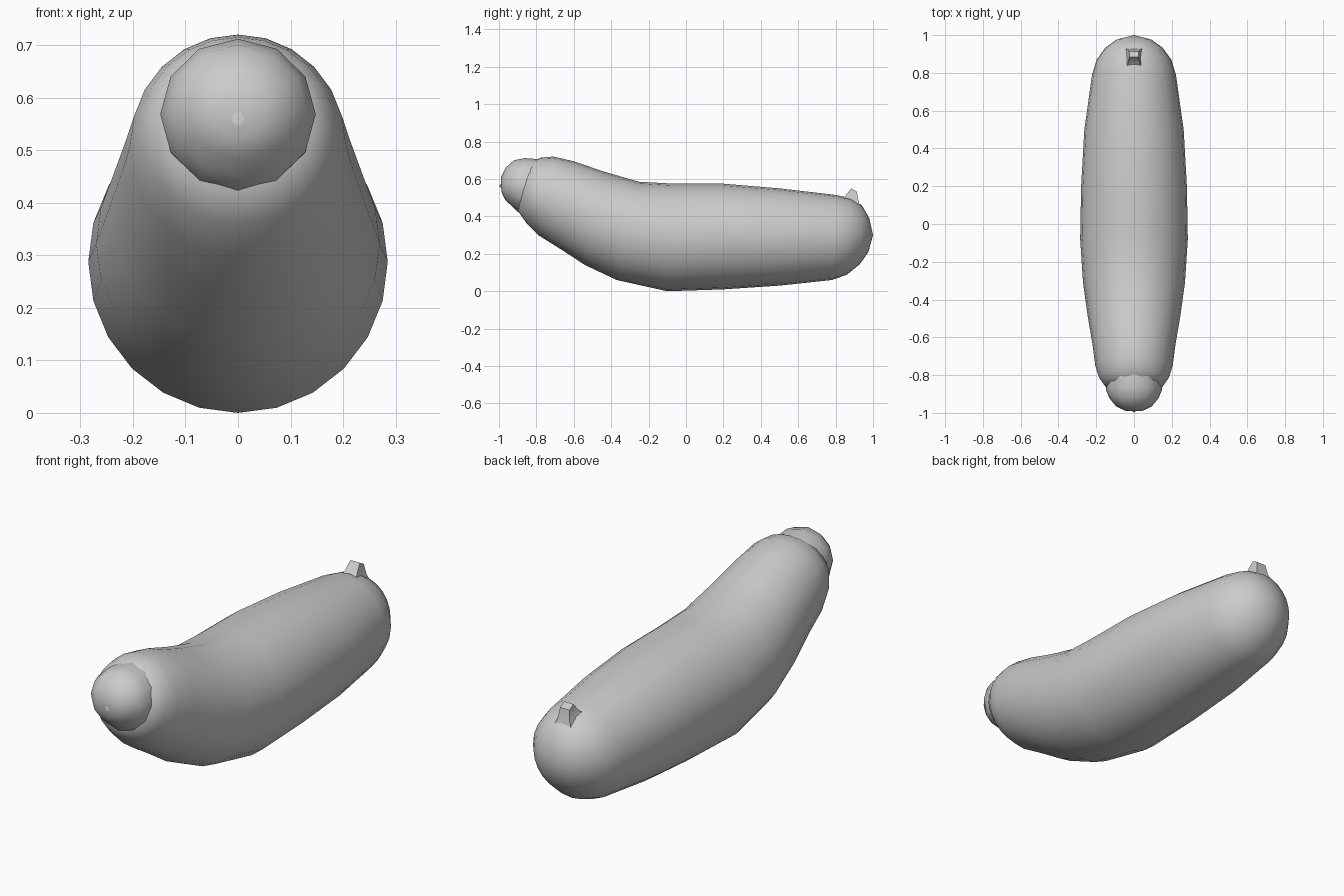
import bpy, bmesh, math

if "Cube" in bpy.data.objects:
    bpy.data.objects.remove(bpy.data.objects["Cube"])


def loft(name, rings, sides, start=None, end=None, angle=60):
    """Skin ellipses given as (top_y, top_z, bottom_y, bottom_z, half_width)."""
    bm = bmesh.new()
    loops = []
    for ty, tz, by, bz, w in rings:
        loop = []
        for i in range(sides):
            a = 2 * math.pi * (i + 0.5 * (sides == 4)) / sides
            k = math.sqrt(2) if sides == 4 else 1
            c, s = math.cos(a) * k, math.sin(a) * k
            loop.append(bm.verts.new((w * s,
                                      (ty + by) / 2 + c * (ty - by) / 2,
                                      (tz + bz) / 2 + c * (tz - bz) / 2)))
        loops.append(loop)
    for p, q in zip(loops, loops[1:]):
        for i in range(sides):
            j = (i + 1) % sides
            bm.faces.new((p[i], p[j], q[j], q[i]))
    # close each end with a tip point or a flat cap
    for loop, tip in ((loops[0], start), (loops[-1], end)):
        if tip:
            v = bm.verts.new((0, tip[0], tip[1]))
            for i in range(sides):
                bm.faces.new((loop[i], loop[(i + 1) % sides], v))
        else:
            bm.faces.new(loop)
    bmesh.ops.recalc_face_normals(bm, faces=bm.faces)
    mesh = bpy.data.meshes.new(name)
    bm.to_mesh(mesh)
    bm.free()
    obj = bpy.data.objects.new(name, mesh)
    bpy.context.collection.objects.link(obj)
    bpy.ops.object.select_all(action='DESELECT')
    obj.select_set(True)
    bpy.context.view_layer.objects.active = obj
    bpy.ops.object.shade_smooth_by_angle(angle=math.radians(angle))
    return obj


# Long sausage-like body, bent up at the front
loft("body", [
    (-0.855, 0.66, -0.885, 0.48, 0.10),
    (-0.82, 0.695, -0.90, 0.43, 0.15),
    (-0.775, 0.715, -0.85, 0.36, 0.185),
    (-0.71, 0.72, -0.79, 0.30, 0.205),
    (-0.60, 0.695, -0.67, 0.225, 0.22),
    (-0.44, 0.64, -0.54, 0.14, 0.245),
    (-0.25, 0.585, -0.37, 0.06, 0.27),
    (-0.06, 0.575, -0.10, 0.0, 0.285),
    (0.20, 0.575, 0.20, 0.01, 0.28),
    (0.50, 0.55, 0.50, 0.03, 0.263),
    (0.80, 0.515, 0.78, 0.06, 0.222),
    (0.88, 0.497, 0.86, 0.088, 0.198),
    (0.94, 0.46, 0.93, 0.145, 0.15),
    (0.98, 0.39, 0.975, 0.21, 0.09),
], 24, start=(-0.87, 0.57), end=(1.0, 0.30))

# Round head cap on the front end
loft("head_cap", [
    (-0.78, 0.705, -0.885, 0.42, 0.145),
    (-0.86, 0.712, -0.90, 0.425, 0.148),
    (-0.92, 0.70, -0.925, 0.45, 0.13),
    (-0.965, 0.66, -0.965, 0.485, 0.095),
    (-0.99, 0.61, -0.985, 0.525, 0.05),
], 12, start=(-1.0, 0.565))

# Small tail stub on the rear top: horizontal four-sided sections
loft("tail_stub", [
    (0.935, 0.44, 0.82, 0.49, 0.05),
    (0.922, 0.485, 0.85, 0.507, 0.032),
    (0.913, 0.533, 0.883, 0.55, 0.025),
], 4, angle=30)
